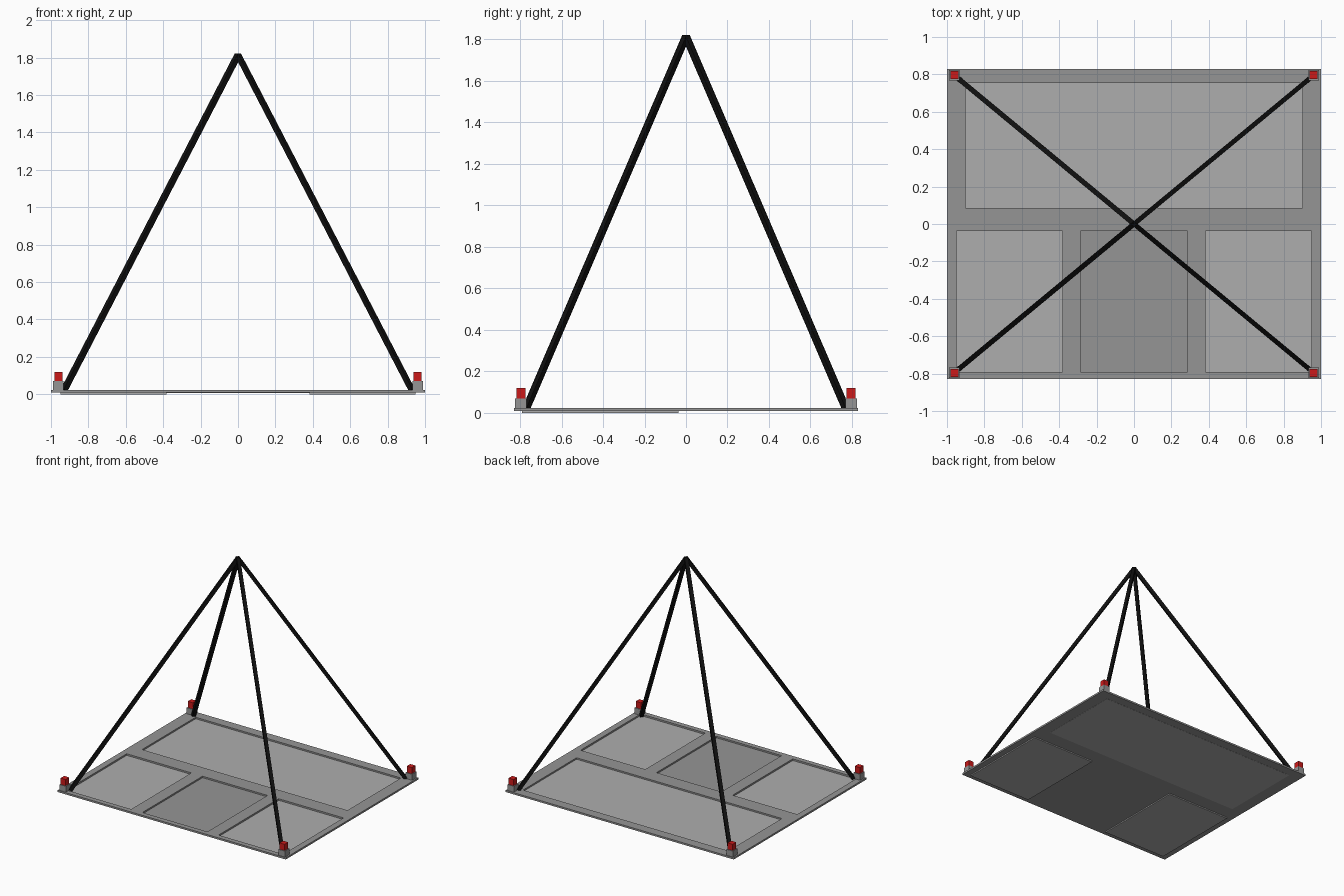
import bpy, bmesh
from mathutils import Vector, Matrix

if "Cube" in bpy.data.objects:
    bpy.data.objects.remove(bpy.data.objects["Cube"])


def material(name, rgb):
    m = bpy.data.materials.new(name)
    m.diffuse_color = (*rgb, 1)
    m.use_nodes = True
    m.node_tree.nodes["Principled BSDF"].inputs["Base Color"].default_value = m.diffuse_color
    return m


red = material("red", (0.6, 0.01, 0.01))
black = material("black", (0.005, 0.005, 0.005))
grey = material("mid_grey", (0.30, 0.30, 0.30))
light = material("light_grey", (0.42, 0.42, 0.42))


def add_mesh(name, bm, mat):
    mesh = bpy.data.meshes.new(name)
    bm.to_mesh(mesh)
    bm.free()
    ob = bpy.data.objects.new(name, mesh)
    bpy.context.collection.objects.link(ob)
    if mat:
        mesh.materials.append(mat)
    return ob


def box(name, x, y, z, mat=None):
    lo, hi = Vector((x[0], y[0], z[0])), Vector((x[1], y[1], z[1]))
    bm = bmesh.new()
    mtx = Matrix.Translation((lo + hi) / 2) @ Matrix.Diagonal((*(hi - lo), 1))
    bmesh.ops.create_cube(bm, size=1, matrix=mtx)
    return add_mesh(name, bm, mat)


def strut(name, a, b, w, mat):
    # Square bar from a to b with one pair of faces kept vertical
    a, b = Vector(a), Vector(b)
    d = (b - a).normalized()
    h = d.cross(Vector((0, 0, 1))).normalized()
    n = h.cross(d)
    rot = Matrix((h, -n, d)).transposed().to_4x4()
    if rot.determinant() < 0:
        rot = Matrix((h, n, d)).transposed().to_4x4()
    bm = bmesh.new()
    mtx = Matrix.Translation((a + b) / 2) @ rot @ Matrix.Diagonal((w, w, (b - a).length, 1))
    bmesh.ops.create_cube(bm, size=1, matrix=mtx)
    bmesh.ops.recalc_face_normals(bm, faces=bm.faces)
    return add_mesh(name, bm, mat)


# Base plate with four rectangular openings, each closed by a sunken panel
plate = box("base_frame", (-1, 1), (-0.83, 0.83), (0.009, 0.023), grey)
panels = [
    ("back_panel", (-0.9, 0.9), (0.085, 0.755), (0.008, 0.011), light),
    ("left_panel", (-0.95, -0.383), (-0.79, -0.037), (0, 0.01), light),
    ("middle_panel", (-0.285, 0.285), (-0.79, -0.037), (0.009, 0.011), grey),
    ("right_panel", (0.383, 0.95), (-0.79, -0.037), (0, 0.01), light),
]
for name, x, y, z, mat in panels:
    cutter = box(name + "_cutter", x, y, (-0.1, 0.1))
    cutter.hide_render = True
    mod = plate.modifiers.new("opening", 'BOOLEAN')
    mod.operation = 'DIFFERENCE'
    mod.object = cutter
    mod.solver = 'EXACT'
    bpy.context.view_layer.objects.active = plate
    bpy.ops.object.modifier_apply(modifier=mod.name)
    bpy.data.objects.remove(cutter)
    box(name, x, y, z, mat)

# Corner blocks, red caps and the struts meeting at the apex
for sx, side in ((-1, "left"), (1, "right")):
    for sy, end in ((-1, "front"), (1, "back")):
        tag = f"{end}_{side}"
        cx, cy = 0.96 * sx, 0.796 * sy
        box("corner_block_" + tag, (cx - 0.028, cx + 0.028), (cy - 0.028, cy + 0.028),
            (0.02, 0.07), grey)
        box("corner_cap_" + tag, (cx - 0.022, cx + 0.022), (cy - 0.022, cy + 0.022),
            (0.07, 0.12), red)
        strut("strut_" + tag, (0.93 * sx, 0.77 * sy, 0.022), (0, 0, 1.815),
              0.027 if sx < 0 else 0.025, black)
